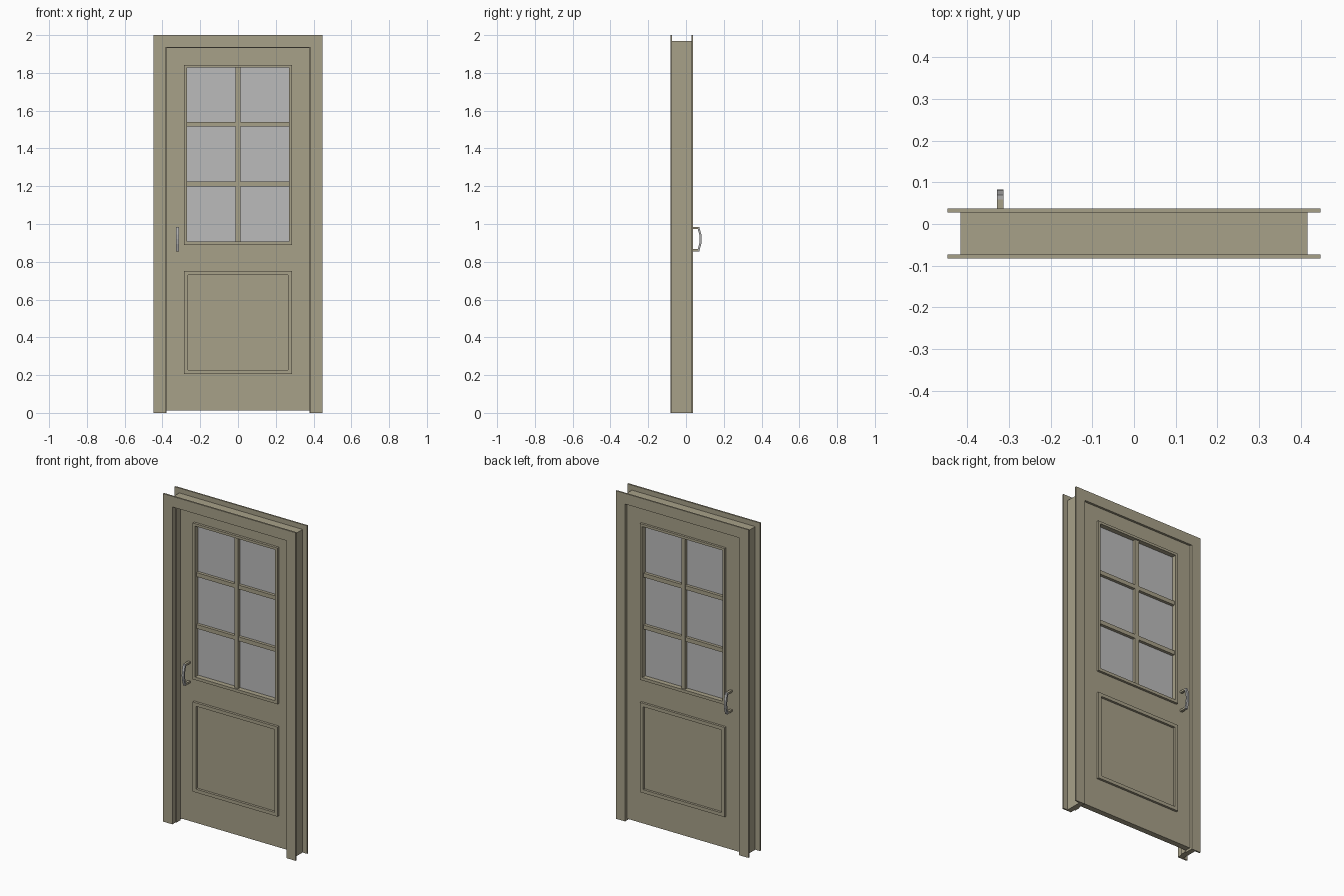
import bpy, bmesh

if "Cube" in bpy.data.objects:
    bpy.data.objects.remove(bpy.data.objects["Cube"])


def material(name, rgb):
    m = bpy.data.materials.new(name)
    m.diffuse_color = (*rgb, 1)
    m.use_nodes = True
    m.node_tree.nodes["Principled BSDF"].inputs["Base Color"].default_value = m.diffuse_color
    return m


PAINT = material("khaki paint", (0.39, 0.355, 0.25))
GLASS = material("pale grey glass", (0.5, 0.5, 0.5))
METAL = material("grey metal", (0.42, 0.42, 0.42))


def solid(name, verts, faces, push, mat):
    """Flat faces pushed along a vector into a closed solid."""
    bm = bmesh.new()
    vs = [bm.verts.new(v) for v in verts]
    fs = [bm.faces.new([vs[i] for i in f]) for f in faces]
    new = bmesh.ops.extrude_face_region(bm, geom=fs, use_keep_orig=True)["geom"]
    bmesh.ops.translate(bm, vec=push, verts=[g for g in new if isinstance(g, bmesh.types.BMVert)])
    bmesh.ops.recalc_face_normals(bm, faces=bm.faces)
    me = bpy.data.meshes.new(name)
    bm.to_mesh(me)
    bm.free()
    me.materials.append(mat)
    ob = bpy.data.objects.new(name, me)
    bpy.context.collection.objects.link(ob)
    return ob


def rect(x0, x1, z0, z1, y):
    return [(x0, y, z0), (x1, y, z0), (x1, y, z1), (x0, y, z1)]


def box(name, x0, x1, y0, y1, z0, z1, mat):
    return solid(name, rect(x0, x1, z0, z1, y0), [(0, 1, 2, 3)], (0, y1 - y0, 0), mat)


def ring(name, outer, inner, y0, y1, mat):
    """Rectangular frame with a rectangular hole; rects are x0, x1, z0, z1."""
    faces = [(i, (i + 1) % 4, 4 + (i + 1) % 4, 4 + i) for i in range(4)]
    return solid(name, rect(*outer, y0) + rect(*inner, y0), faces, (0, y1 - y0, 0), mat)


def arch(name, xo, zo, xi, zi, y0, y1, mat):
    """Three-sided surround, open at the floor."""
    pts = [(-xo, 0), (-xo, zo), (xo, zo), (xo, 0), (xi, 0), (xi, zi), (-xi, zi), (-xi, 0)]
    return solid(name, [(x, y0, z) for x, z in pts], [(0, 1, 6, 7), (1, 2, 5, 6), (2, 3, 4, 5)],
                 (0, y1 - y0, 0), mat)


# door frame: casings, jamb and stop
arch("front_casing", 0.447, 2.0, 0.385, 1.935, -0.083, -0.073, PAINT)
arch("back_casing", 0.447, 2.0, 0.385, 1.935, 0.028, 0.037, PAINT)
arch("jamb", 0.416, 1.97, 0.385, 1.937, -0.073, 0.028, PAINT)
arch("door_stop", 0.386, 1.938, 0.379, 1.932, -0.05, -0.014, PAINT)

# door leaf with a window opening
DOOR_F, DOOR_B = -0.013, 0.022
ring("door_leaf", (-0.384, 0.384, 0.012, 1.936), (-0.27, 0.27, 0.908, 1.828), DOOR_F, DOOR_B, PAINT)

# raised mouldings around window and lower panel, on both faces
for side, y0, y1 in (("front", DOOR_F - 0.015, DOOR_F), ("back", DOOR_B, DOOR_B + 0.014)):
    ring(side + "_window_moulding", (-0.286, 0.286, 0.89, 1.843), (-0.27, 0.27, 0.908, 1.828), y0, y1, PAINT)
    ring(side + "_panel_moulding", (-0.286, 0.286, 0.205, 0.752), (-0.265, 0.265, 0.226, 0.731), y0, y1, PAINT)

# glazing and bars
box("window_glass", -0.271, 0.271, 0.002, 0.007, 0.907, 1.829, GLASS)
box("vertical_bar", -0.013, 0.013, DOOR_F - 0.004, DOOR_B + 0.004, 0.907, 1.829, PAINT)
for i, z in enumerate((1.212, 1.528)):
    box(f"cross_bar_{i + 1}", -0.271, 0.271, DOOR_F - 0.003, DOOR_B + 0.003, z - 0.0125, z + 0.0125, PAINT)

# bowed pull handles on both faces
GRIP = [(0.048, 0.065), (0.052, 0.05), (0.059, 0.025), (0.061, 0), (0.059, -0.025), (0.052, -0.05), (0.048, -0.065)]
for side, base, s in (("front", DOOR_F, -1), ("back", DOOR_B, 1)):
    verts = [(-0.328, base + s * d, 0.92 + z) for d, z in GRIP]
    verts += [(-0.328, base + s * (d - 0.011), 0.92 + z) for d, z in GRIP]
    n = len(GRIP)
    solid(side + "_handle_grip", verts, [(i, i + 1, n + i + 1, n + i) for i in range(n - 1)], (0.015, 0, 0), METAL)
    for end, z in (("lower", 0.855), ("upper", 0.973)):
        a, b = sorted((base, base + s * 0.042))
        box(f"{side}_handle_{end}_foot", -0.328, -0.313, a, b, z, z + 0.012, PAINT)
